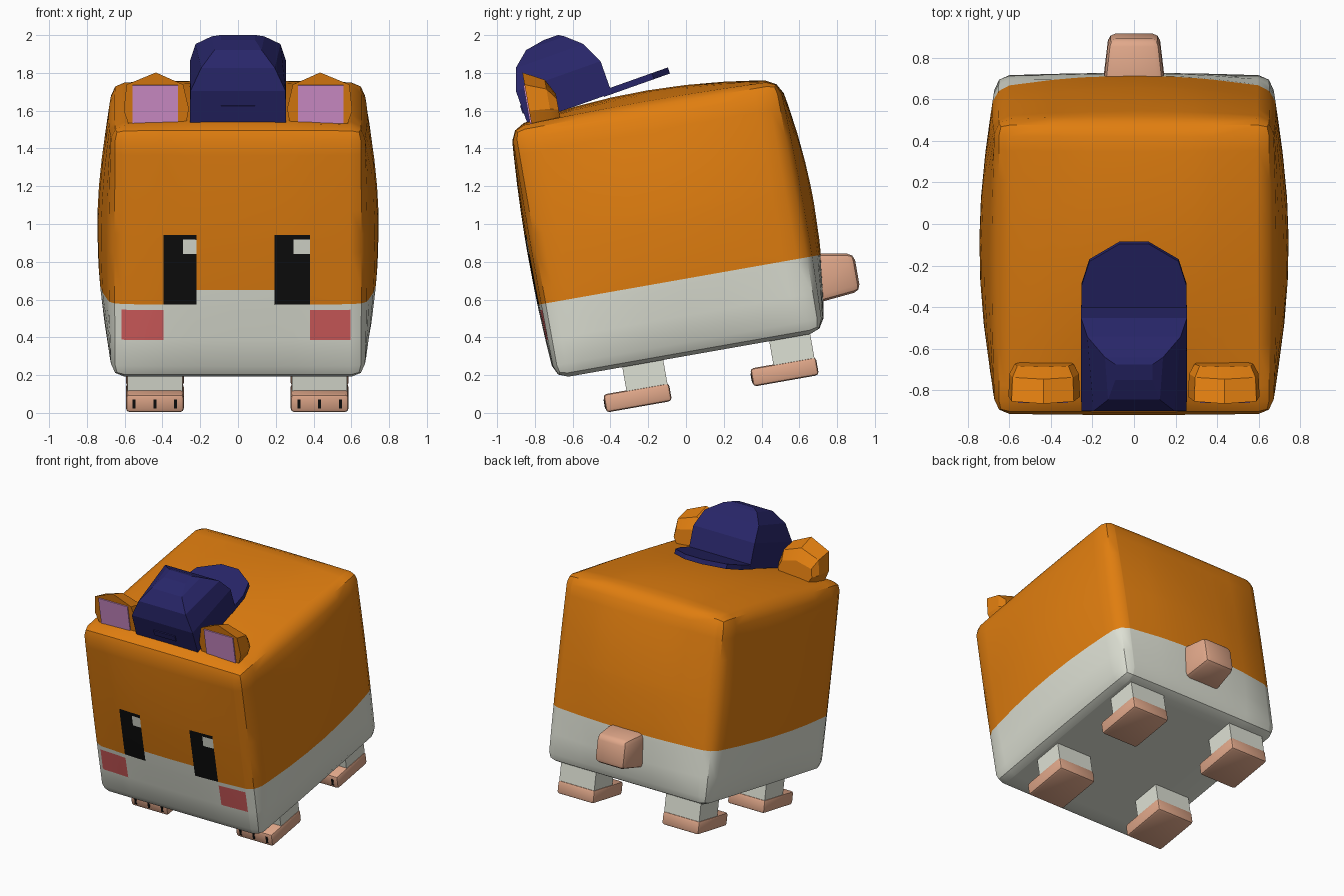
import bpy, bmesh, math
from mathutils import Vector

if "Cube" in bpy.data.objects:
    bpy.data.objects.remove(bpy.data.objects["Cube"])

TILT = math.radians(10)        # whole animal leans forward
HAT_TILT = math.radians(19.5)  # cap leans a little more


def material(name, r, g, b):
    m = bpy.data.materials.new(name)
    m.diffuse_color = (r, g, b, 1)
    m.use_nodes = True
    m.node_tree.nodes["Principled BSDF"].inputs["Base Color"].default_value = m.diffuse_color
    return m


ORANGE = material("orange fur", 0.75, 0.209, 0.005)
WHITE = material("white fur", 0.73, 0.75, 0.66)
BLACK = material("black", 0.004, 0.004, 0.004)
CHEEK = material("cheek red", 0.68, 0.114, 0.114)
SKIN = material("skin", 0.75, 0.39, 0.254)
NAVY = material("navy cloth", 0.021, 0.019, 0.141)
PINK = material("ear pink", 0.68, 0.29, 0.63)


def finish(bm, name, mats, tilt=TILT, smooth=None):
    bmesh.ops.recalc_face_normals(bm, faces=bm.faces)
    mesh = bpy.data.meshes.new(name)
    bm.to_mesh(mesh)
    bm.free()
    for m in mats:
        mesh.materials.append(m)
    ob = bpy.data.objects.new(name, mesh)
    bpy.context.collection.objects.link(ob)
    ob.rotation_euler.x = tilt
    if smooth:
        bpy.ops.object.select_all(action='DESELECT')
        ob.select_set(True)
        bpy.context.view_layer.objects.active = ob
        bpy.ops.object.shade_smooth_by_angle(angle=math.radians(smooth))
    return ob


def loft(name, rings, mat, tilt=TILT, bevel=0, smooth=None):
    """Skin between equal-length rings of points, capped at both ends."""
    bm = bmesh.new()
    vs = [[bm.verts.new(p) for p in ring] for ring in rings]
    n = len(rings[0])
    for a, b in zip(vs, vs[1:]):
        for i in range(n):
            bm.faces.new((a[i], a[(i + 1) % n], b[(i + 1) % n], b[i]))
    bm.faces.new(vs[0])
    bm.faces.new(vs[-1])
    bmesh.ops.recalc_face_normals(bm, faces=bm.faces)
    if bevel:
        bmesh.ops.bevel(bm, geom=bm.edges[:], offset=bevel, segments=2,
                        profile=0.5, affect='EDGES')
    return finish(bm, name, [mat], tilt, smooth)


def box(name, x, y, z, mat, tilt=TILT, bevel=0):
    rings = [[(x[0], y[0], h), (x[1], y[0], h), (x[1], y[1], h), (x[0], y[1], h)] for h in z]
    return loft(name, rings, mat, tilt, bevel, 40 if bevel else None)


# Body: bevelled box, cut along the colour borders, then bulged
HX, HY, HZ, CY, CZ = 0.67, 0.72, 0.675, 0.07, 0.972
bm = bmesh.new()
bmesh.ops.create_cube(bm, size=2)
for v in bm.verts:
    v.co = Vector((v.co.x * HX, v.co.y * HY + CY, v.co.z * HZ + CZ))
bmesh.ops.bevel(bm, geom=bm.edges[:], offset=0.07, segments=2, profile=0.5, affect='EDGES')
cuts = [(-0.615, -0.395, -0.29, -0.22, 0, 0.193, 0.295, 0.38, 0.595),
        (-0.5, -0.3, -0.1, 0.1, 0.3, 0.5, 0.65),
        (0.508, 0.67, 0.70, 0.78, 0.973, 1.05, 1.075, 1.2, 1.35, 1.5)]
for axis, values in enumerate(cuts):
    normal = Vector((0, 0, 0))
    normal[axis] = 1
    for value in values:
        bmesh.ops.bisect_plane(bm, geom=bm.verts[:] + bm.edges[:] + bm.faces[:],
                               plane_co=normal * value, plane_no=normal, dist=1e-5)

# Painted face: (material index, x range, z range), later entries win
marks = [(1, (-0.22, 0.193), (0.70, 0.78)),
         (2, (-0.395, -0.22), (0.70, 1.075)), (2, (0.193, 0.38), (0.70, 1.075)),
         (1, (-0.29, -0.22), (0.973, 1.05)), (1, (0.295, 0.38), (0.973, 1.05)),
         (3, (-0.615, -0.395), (0.508, 0.67)), (3, (0.38, 0.595), (0.508, 0.67))]
for f in bm.faces:
    c = f.calc_center_median()
    f.material_index = 1 if c.z < 0.70 else 0
    if c.y < -0.6:
        for index, xr, zr in marks:
            if xr[0] < c.x < xr[1] and zr[0] < c.z < zr[1]:
                f.material_index = index
for v in bm.verts:
    a, b, c = v.co.x / HX, (v.co.y - CY) / HY, (v.co.z - CZ) / HZ
    fa, fb, fc = 1 - a * a, 1 - b * b, 1 - c * c
    v.co.x += 0.075 * a * fb * fc
    v.co.y += (0.07 if b > 0 else 0.03) * b * fa * fc
    v.co.z += 0.07 * max(c, 0) * fa * fb
finish(bm, "body", [ORANGE, WHITE, BLACK, CHEEK], smooth=35)

# Legs, feet and claws
for side, sx in (("left", -0.44), ("right", 0.432)):
    for end, dy in (("front", 0), ("back", 0.79)):
        tag = end + "_" + side
        box(tag + "_leg", (sx - 0.145, sx + 0.145), (-0.29 + dy, -0.07 + dy), (0.12, 0.36), WHITE)
        box(tag + "_foot", (sx - 0.153, sx + 0.153), (-0.415 + dy, -0.062 + dy),
            (0.075, 0.172), SKIN, bevel=0.018)
        for i in (-1, 0, 1):
            x = sx + 0.11 * i
            box(tag + "_claw", (x - 0.008, x + 0.008), (-0.418 + dy, -0.411 + dy),
                (0.098, 0.146), BLACK)

# Tail: tapered block
loft("tail", [[(-h, y, lo), (h, y, lo), (h, y, hi), (-h, y, hi)]
              for y, h, lo, hi in ((0.76, 0.152, 0.45, 0.725), (1.022, 0.122, 0.475, 0.675))],
     SKIN, bevel=0.035, smooth=40)

# Ears with pink inner plates
outline = [(-0.155, -0.06), (-0.175, 0.05), (-0.145, 0.18), (0, 0.245),
           (0.155, 0.18), (0.17, 0.04), (0.135, -0.06)]
for side, s in (("left", -1), ("right", 1)):
    loft(side + "_ear", [[(s * (0.435 + x * kx), y, 1.68 + z * kz) for x, z in outline]
                         for y, kx, kz in ((-0.54, 1, 1), (-0.43, 0.97, 0.76), (-0.385, 0.82, 0.42))],
         ORANGE, smooth=25)
    box(side + "_inner_ear", sorted((s * 0.317, s * 0.558)), (-0.547, -0.539), (1.65, 1.857), PINK)

# Cap crown: (height, front y, back y, front half width, back half width)
Q = 1.726
crown = [(0, -0.28, 0.195, 0.255, 0.255), (0.18, -0.28, 0.195, 0.252, 0.255),
         (0.296, -0.24, 0.14, 0.195, 0.225), (0.367, -0.157, 0.06, 0.125, 0.14),
         (0.386, -0.05, 0.03, 0.09, 0.09)]
loft("cap_crown", [[(-wf, f, Q + q), (wf, f, Q + q), (wb, b, Q + q), (-wb, b, Q + q)]
                   for q, f, b, wf, wb in crown], NAVY, HAT_TILT)

# Cap brim pointing backwards, and the strap plate on the front
half = [(0.255, 0.15), (0.252, 0.31), (0.215, 0.43), (0.07, 0.52)]
brim = half + [(-x, y) for x, y in reversed(half)]
loft("cap_brim", [[(x, y, z) for x, y in brim] for z in (Q - 0.004, Q + 0.03)], NAVY, HAT_TILT)
box("cap_strap", (-0.09, 0.09), (-0.286, -0.279), (Q + 0.055, Q + 0.1), NAVY, HAT_TILT)
